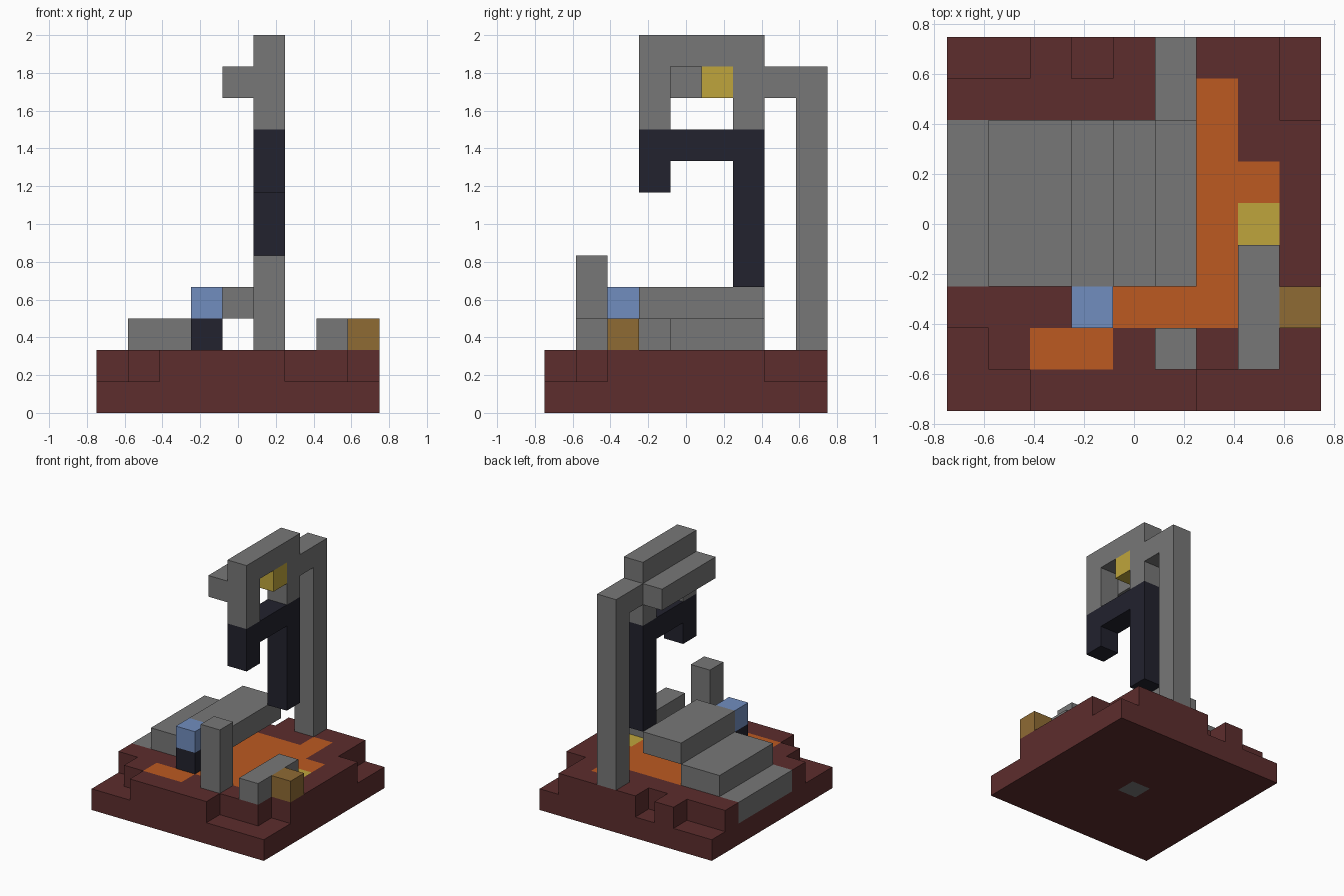
import bpy
import bmesh
from mathutils import Vector

cube = bpy.data.objects.get("Cube")
if cube:
    bpy.data.objects.remove(cube, do_unlink=True)

U = 1 / 6                              # edge of one block
ORIGIN = Vector((-0.75, -0.75, 0))


def make_material(name, hex_code):
    def linear(c):
        return c / 12.92 if c <= 0.04045 else ((c + 0.055) / 1.055) ** 2.4
    rgb = [linear(b / 255) for b in bytes.fromhex(hex_code)]
    mat = bpy.data.materials.new(name)
    mat.use_nodes = True
    mat.diffuse_color = (*rgb, 1)
    mat.node_tree.nodes["Principled BSDF"].inputs["Base Color"].default_value = (*rgb, 1)
    return mat


MATS = {
    "maroon": make_material("maroon_rock", "5d2d2d"),
    "grey": make_material("grey_stone", "777777"),
    "orange": make_material("orange_lava", "bc5a21"),
    "yellow": make_material("yellow_glow", "bfa53c"),
    "blue": make_material("blue_flame", "718dbf"),
    "brown": make_material("brown_wood", "8f6b34"),
    "dark": make_material("dark_obsidian", "22222e"),
}
SLOTS = list(MATS)


def block(x, y, z):
    """Set of cells; each argument is a cell number or an inclusive (first, last) pair."""
    spans = [(a, a) if isinstance(a, int) else a for a in (x, y, z)]
    rx, ry, rz = (range(a, b + 1) for a, b in spans)
    return {(i, j, k) for i in rx for j in ry for k in rz}


def build(name, cells, color, painted=None):
    """Make one object from the exposed faces of a set of cells."""
    painted = painted or {}
    used = [color] + sorted(set(painted.values()) - {color})
    bm = bmesh.new()
    for cell in sorted(cells):
        c = Vector(cell)
        for axis in range(3):
            for side in (0, 1):
                step = [0, 0, 0]
                step[axis] = 2 * side - 1
                if tuple(a + b for a, b in zip(cell, step)) in cells:
                    continue
                ring = [(0, 0), (1, 0), (1, 1), (0, 1)]
                if not side:
                    ring.reverse()
                verts = []
                for p, q in ring:
                    o = Vector((0, 0, 0))
                    o[axis], o[(axis + 1) % 3], o[(axis + 2) % 3] = side, p, q
                    verts.append(bm.verts.new(ORIGIN + (c + o) * U))
                face = bm.faces.new(verts)
                face.material_index = used.index(painted.get(cell, color))
    bmesh.ops.remove_doubles(bm, verts=bm.verts, dist=0.001)
    mesh = bpy.data.meshes.new(name)
    bm.to_mesh(mesh)
    bm.free()
    for key in used:
        mesh.materials.append(MATS[key])
    obj = bpy.data.objects.new(name, mesh)
    bpy.context.collection.objects.link(obj)
    return obj


# Rock base: full lower layer, notched upper layer
base = block((0, 8), (0, 8), (0, 1))
for notch in (block((0, 1), 8, 1), block(3, 8, 1), block(8, (7, 8), 1),
              block(0, (0, 1), 1), block(1, 0, 1), block((6, 8), 0, 1),
              block(8, 1, 1)):
    base -= notch

# Colours flush with the ground: lava pool, glowing block, lowest step, core stone
paint = {}
for color, patch in (
        ("orange", block(6, (2, 8 - 1), 1) | block(7, 5, 1)),
        ("orange", block((4, 5), 2, 1) | block((2, 3), 1, 1)),
        ("orange", block((3, 5), (3, 6), 1)),
        ("yellow", block(7, 4, 1)),
        ("grey", block(0, (3, 6), 1) | block(4, 4, 0))):
    paint.update({cell: color for cell in patch})
build("rock_base", base, "maroon", paint)

# Broad stone steps
build("middle_step", block((1, 2), (3, 6), 2), "grey")
build("upper_step", block((3, 4), (3, 6), 3), "grey")

# Low stones at the front
build("front_pillar", block(5, 1, (2, 4)), "grey")
build("low_wall", block(7, (1, 3), 2), "grey")
build("wood_block", block(8, 2, 2), "brown")
build("torch_base", block(3, 2, 2), "dark")
build("torch_flame", block(3, 2, 3), "blue")

# Tall post with the linking beam
build("back_post", block(5, 8, (2, 10)) | block(5, 7, 10), "grey")

# Stone frame of the head, with its side ridge and glowing eye
frame = block(5, (3, 6), 11) | block(5, 3, (9, 10)) | block(5, 6, (9, 10))
build("head_frame", frame, "grey")
build("side_ridge", block(4, (3, 6), 10), "grey")
build("glowing_eye", block(5, 5, 10), "yellow")

# Dark hanging hook
hook = block(5, (3, 6), 8) | block(5, 3, 7) | block(5, 6, (4, 7))
build("dark_hook", hook, "dark")
